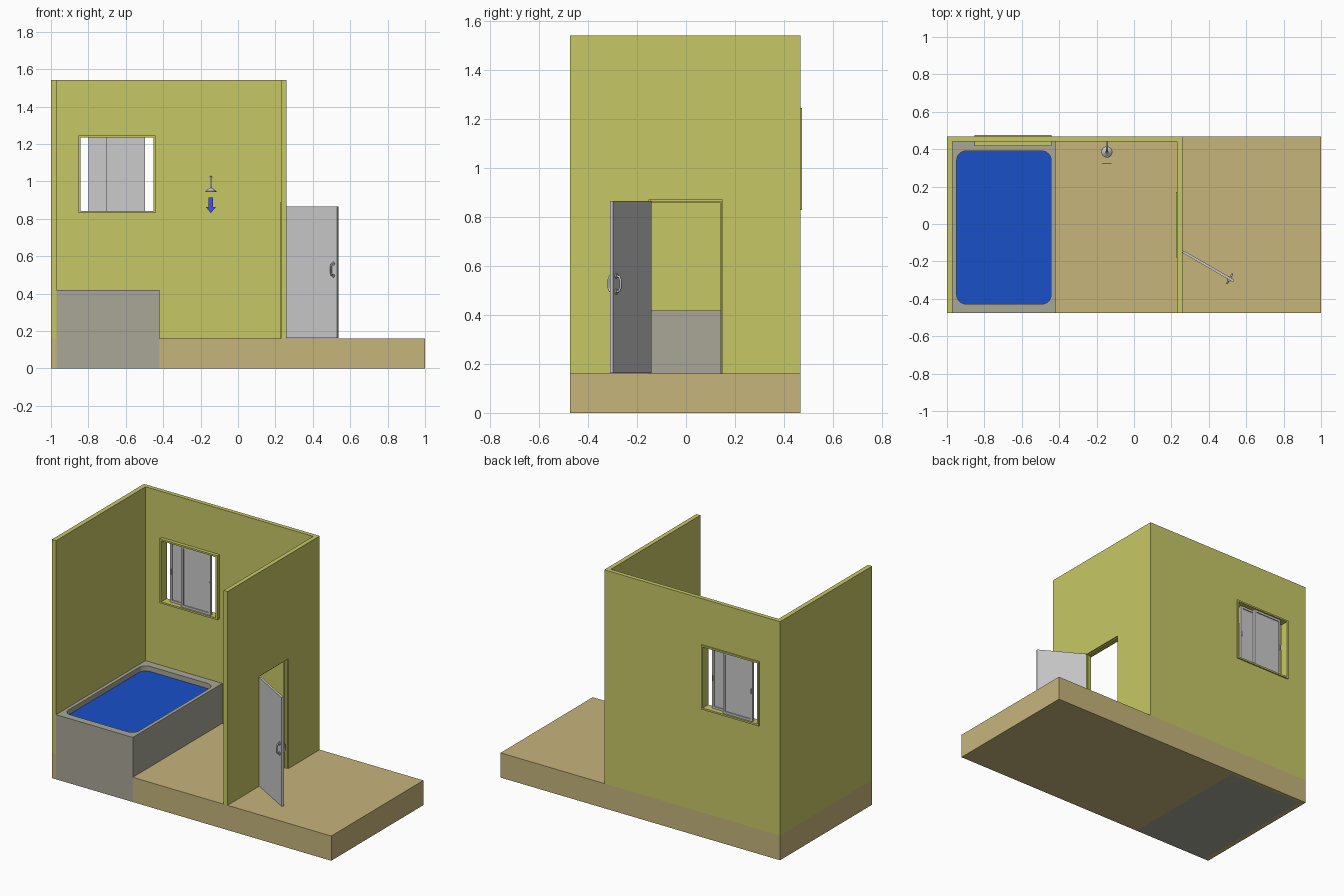
import bpy, bmesh, math
from mathutils import Matrix, Vector

if "Cube" in bpy.data.objects:
    bpy.data.objects.remove(bpy.data.objects["Cube"])


def material(name, rgb):
    m = bpy.data.materials.new(name)
    m.diffuse_color = (*rgb, 1)
    m.use_nodes = True
    m.node_tree.nodes["Principled BSDF"].inputs["Base Color"].default_value = m.diffuse_color
    return m


WALL = material("wall_paint", (0.57, 0.58, 0.13))
FLOOR = material("floor_tan", (0.57, 0.46, 0.20))
WATER = material("water_blue", (0.01, 0.08, 0.58))
ARROW = material("arrow_blue", (0.06, 0.08, 0.80))
TUB = material("tub_stone", (0.40, 0.39, 0.31))


def prism(name, pts, depth, mat=None):
    """Extrude a closed 3D outline along a vector."""
    bm = bmesh.new()
    face = bm.faces.new([bm.verts.new(p) for p in pts])
    ext = bmesh.ops.extrude_face_region(bm, geom=[face])
    bmesh.ops.translate(bm, vec=Vector(depth),
                        verts=[v for v in ext["geom"] if isinstance(v, bmesh.types.BMVert)])
    bmesh.ops.recalc_face_normals(bm, faces=bm.faces)
    me = bpy.data.meshes.new(name)
    bm.to_mesh(me)
    bm.free()
    ob = bpy.data.objects.new(name, me)
    bpy.context.collection.objects.link(ob)
    if mat:
        me.materials.append(mat)
    return ob


def box(name, x, y, z, mat=None):
    pts = [(x[0], y[0], z[0]), (x[1], y[0], z[0]), (x[1], y[1], z[0]), (x[0], y[1], z[0])]
    return prism(name, pts, (0, 0, z[1] - z[0]), mat)


def cut(ob, cutter):
    mod = ob.modifiers.new("cut", "BOOLEAN")
    mod.operation, mod.solver, mod.object = "DIFFERENCE", "EXACT", cutter
    bpy.context.view_layer.objects.active = ob
    bpy.ops.object.modifier_apply(modifier=mod.name)
    bpy.data.objects.remove(cutter)


def tube(name, pts, radius, matrix=Matrix()):
    cu = bpy.data.curves.new(name, "CURVE")
    cu.dimensions = "3D"
    cu.bevel_depth, cu.bevel_resolution, cu.use_fill_caps = radius, 3, True
    sp = cu.splines.new("POLY")
    sp.points.add(len(pts) - 1)
    for p, co in zip(sp.points, pts):
        p.co = (*co, 1)
    ob = bpy.data.objects.new(name, cu)
    bpy.context.collection.objects.link(ob)
    ob.matrix_world = matrix
    return ob


def rounded_rect(x, y, z, r, n=8):
    pts = []
    corners = [(x[1] - r, y[1] - r), (x[0] + r, y[1] - r), (x[0] + r, y[0] + r), (x[1] - r, y[0] + r)]
    for k, (cx, cy) in enumerate(corners):
        for i in range(n + 1):
            a = math.pi / 2 * (k + i / n)
            pts.append((cx + r * math.cos(a), cy + r * math.sin(a), z))
    return pts


F, B = -0.475, 0.467          # front and back of the slab
BI = 0.44                     # inner face of back wall
T0, T1 = -0.97, -0.42         # tub sides
H0, H1 = 0.16, 1.543          # floor top, wall top

# Floor slab, wrapping around the tub
prism("floor", [(-1, F, 0), (T0, F, 0), (T0, BI, 0), (T1, BI, 0), (T1, F, 0),
                (1, F, 0), (1, B, 0), (-1, B, 0)], (0, 0, H0), FLOOR)

# Three walls in one U, with door and window openings
walls = prism("walls", [(-1, F, H0), (T0, F, H0), (T0, BI, H0), (0.23, BI, H0), (0.23, F, H0),
                        (0.258, F, H0), (0.258, B, H0), (-1, B, H0)], (0, 0, H1 - H0), WALL)
cut(walls, box("door_cutter", (0.2, 0.3), (-0.153, 0.15), (H0 - 0.05, 0.87)))
cut(walls, box("window_cutter", (-0.848, -0.447), (0.4, 0.5), (0.837, 1.239)))

# Tub with a rounded basin and water
tub = box("tub", (T0, T1), (F, BI), (0, 0.418), TUB)
basin_x, basin_y = (-0.948, -0.443), (-0.428, 0.39)
cut(tub, prism("basin_cutter", rounded_rect(basin_x, basin_y, 0.1, 0.05), (0, 0, 0.5)))
prism("water", rounded_rect(basin_x, basin_y, 0.12, 0.05), (0, 0, 0.265), WATER)

# Door casing: lining inside the opening and a trim on the room side
def casing(name, x, y, top, w):
    z = H0
    pts = [(y[0], z), (y[0], top), (y[1], top), (y[1], z),
           (y[1] - w, z), (y[1] - w, top - w), (y[0] + w, top - w), (y[0] + w, z)]
    prism(name, [(x[0], a, b) for a, b in pts], (x[1] - x[0], 0, 0), WALL)


casing("door_lining", (0.226, 0.25), (-0.153, 0.15), 0.87, 0.007)
casing("door_trim", (0.225, 0.235), (-0.178, 0.172), 0.888, 0.03)

# Open door leaf, in its own space from the hinge outward
hinge = Matrix.Translation((0.262, -0.148, 0)) @ Matrix.Rotation(math.radians(-30), 4, "Z")
door = box("door", (0, 0.313), (-0.007, 0.007), (H0 + 0.003, 0.866))
door.matrix_world = hinge

# Pull handles on both door faces
for s, side in ((-1, "front"), (1, "back")):
    tube("handle_" + side, [(0.288, s * 0.005, 0.495), (0.288, s * 0.022, 0.498), (0.288, s * 0.027, 0.51),
                            (0.288, s * 0.027, 0.545), (0.288, s * 0.022, 0.557), (0.288, s * 0.005, 0.56)],
         0.005, hinge)
    for z in (0.495, 0.56):
        tube("handle_rose_" + side, [(0.288, s * 0.006, z), (0.288, s * 0.012, z)], 0.011, hinge)


# Rectangular frames facing the front, used by the window
def frame(name, x, y, z, w, mat=None):
    box(name + "_left", (x[0], x[0] + w), y, z, mat)
    box(name + "_right", (x[1] - w, x[1]), y, z, mat)
    box(name + "_bottom", (x[0] + w, x[1] - w), y, (z[0], z[0] + w), mat)
    box(name + "_top", (x[0] + w, x[1] - w), y, (z[1] - w, z[1]), mat)


frame("window_frame", (-0.853, -0.441), (0.418, 0.475), (0.83, 1.246), 0.011, WALL)

# Two sliding sashes, the left one behind the right one
for name, x, y, hx in (("sash_left", (-0.80, -0.59), (0.448, 0.464), -0.794),
                       ("sash_right", (-0.706, -0.496), (0.428, 0.444), -0.502)):
    frame(name, x, y, (0.841, 1.235), 0.014)
    mid = sum(y) / 2
    box(name + "_pane", (x[0] + 0.014, x[1] - 0.014), (mid - 0.002, mid + 0.002), (0.855, 1.221))
    box(name + "_pull", (hx - 0.003, hx + 0.003), (y[0] - 0.004, y[1] + 0.004), (1.02, 1.055))

# Shower pipe and flared head
tube("shower_pipe", [(-0.145, 0.442, 1.023), (-0.145, 0.415, 1.02), (-0.145, 0.393, 1.0),
                     (-0.145, 0.385, 0.955)], 0.006)
bpy.ops.mesh.primitive_cone_add(vertices=32, radius1=0.03, radius2=0.008, depth=0.018,
                                location=(-0.145, 0.385, 0.956))
bpy.context.object.name = "shower_head"
bpy.ops.object.shade_smooth_by_angle()
bpy.ops.mesh.primitive_cylinder_add(vertices=32, radius=0.03, depth=0.006, location=(-0.145, 0.385, 0.945))
bpy.context.object.name = "shower_plate"
bpy.ops.object.shade_smooth_by_angle()

# Flat arrow showing the water direction
arrow = [(-0.012, 0.915), (0.012, 0.915), (0.012, 0.862), (0.026, 0.862),
         (0, 0.83), (-0.026, 0.862), (-0.012, 0.862)]
prism("flow_arrow", [(-0.145 + x, 0.323, z) for x, z in arrow], (0, 0.003, 0), ARROW)
